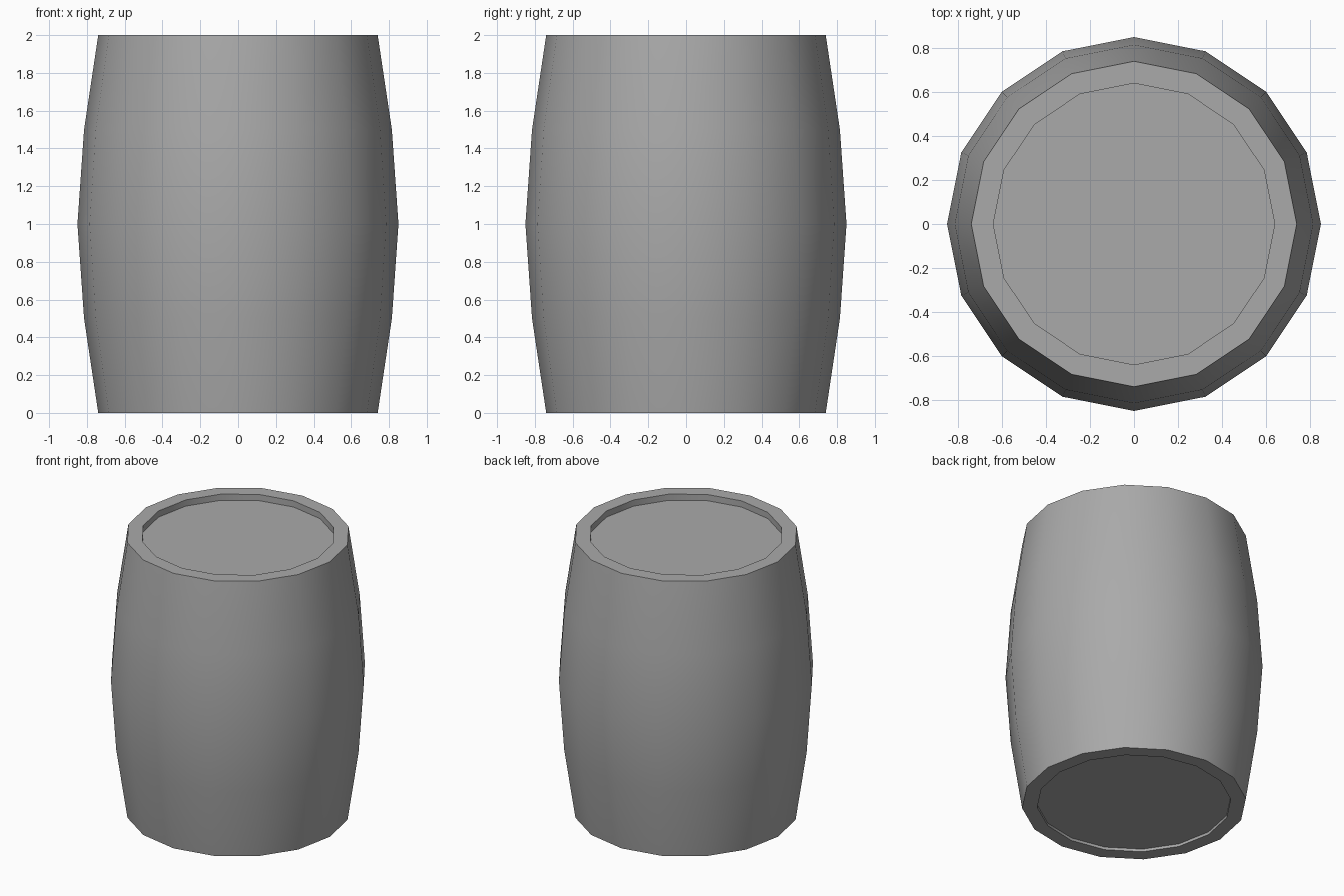
import bpy, bmesh, math

cube = bpy.data.objects.get("Cube")
if cube:
    bpy.data.objects.remove(cube, do_unlink=True)

SIDES = 16

grey = bpy.data.materials.new("barrel_grey")
grey.use_nodes = True
colour = (0.4, 0.4, 0.4, 1)
grey.diffuse_color = colour
grey.node_tree.nodes["Principled BSDF"].inputs["Base Color"].default_value = colour

# Bulging staves with a rim and a recessed head at both ends: (radius, height)
profile = [(0.64, 0.02), (0.64, 0), (0.74, 0), (0.815, 0.5), (0.85, 1),
           (0.815, 1.5), (0.74, 2), (0.64, 2), (0.64, 1.955)]

bm = bmesh.new()
rings = []
for r, z in profile:
    angles = [2 * math.pi * i / SIDES for i in range(SIDES)]
    rings.append([bm.verts.new((r * math.cos(a), r * math.sin(a), z)) for a in angles])
for low, high in zip(rings, rings[1:]):
    for i in range(SIDES):
        j = (i + 1) % SIDES
        bm.faces.new((low[i], low[j], high[j], high[i]))

# Flat heads
bm.faces.new(rings[0][::-1])
bm.faces.new(rings[-1])
bmesh.ops.recalc_face_normals(bm, faces=bm.faces)

mesh = bpy.data.meshes.new("barrel")
bm.to_mesh(mesh)
bm.free()
mesh.materials.append(grey)
barrel = bpy.data.objects.new("barrel", mesh)
bpy.context.collection.objects.link(barrel)

# Smooth staves, crisp rims
bpy.context.view_layer.objects.active = barrel
barrel.select_set(True)
bpy.ops.object.shade_smooth_by_angle(angle=math.radians(30))
